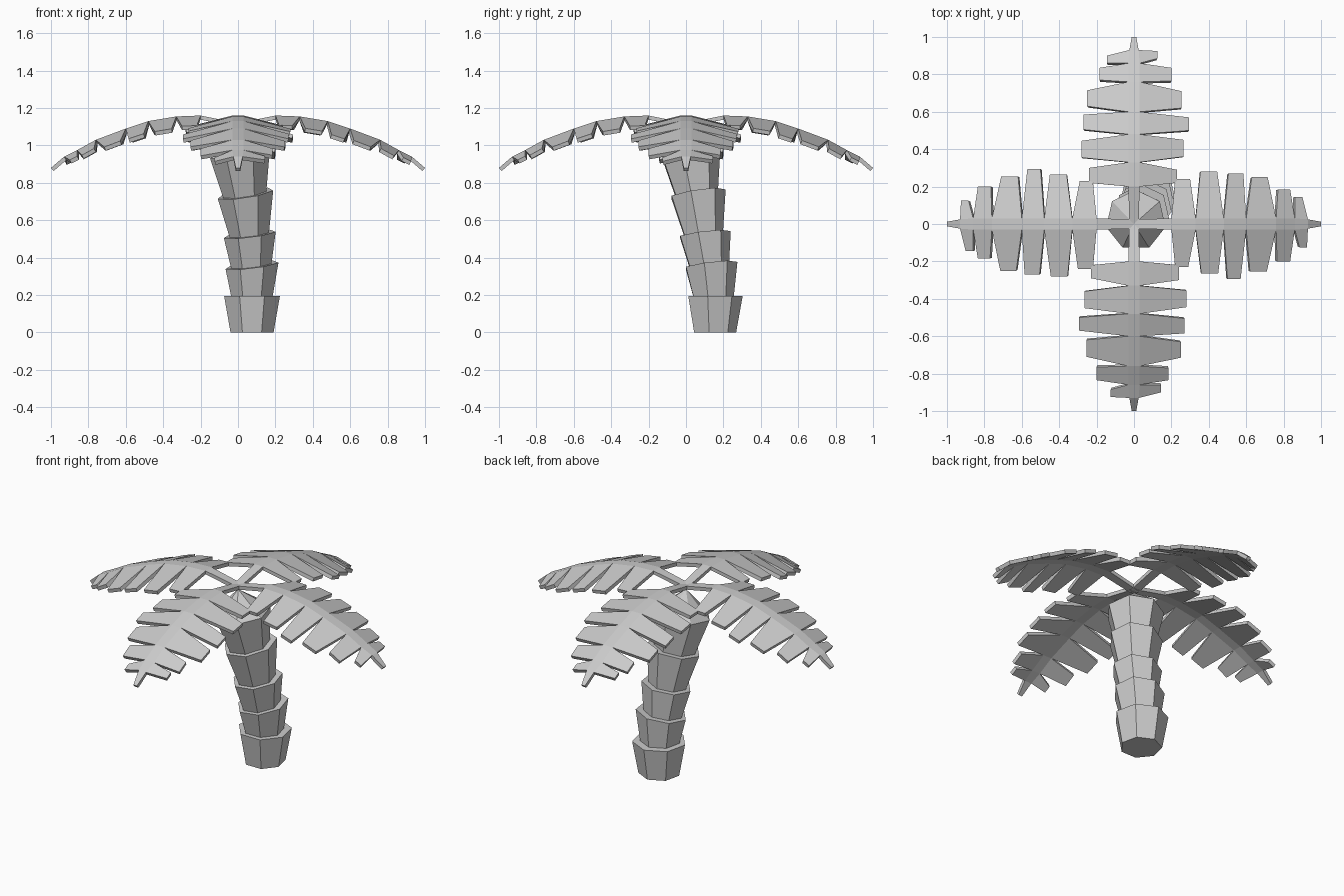
import bpy, bmesh, math

if "Cube" in bpy.data.objects:
    bpy.data.objects.remove(bpy.data.objects["Cube"])


def make_object(name, bm):
    mesh = bpy.data.meshes.new(name)
    bm.to_mesh(mesh)
    bm.free()
    obj = bpy.data.objects.new(name, mesh)
    bpy.context.collection.objects.link(obj)
    return obj


def ring(bm, centre, radius, slope, sides=7):
    """Tilted heptagon with one corner towards the back."""
    cx, cy, cz = centre
    verts = []
    for i in range(sides):
        a = math.pi / 2 + i * math.tau / sides
        dx, dy = radius * math.cos(a), radius * math.sin(a)
        verts.append(bm.verts.new((cx + dx, cy + dy, cz + slope * (dx + dy))))
    return verts


def trunk_segment(name, low, low_r, low_slope, high, high_r, high_slope, apex=None):
    bm = bmesh.new()
    a = ring(bm, low, low_r, low_slope)
    b = ring(bm, high, high_r, high_slope)
    n = len(a)
    bm.faces.new(a[::-1])
    for i in range(n):
        j = (i + 1) % n
        bm.faces.new((a[i], a[j], b[j], b[i]))
    if apex:
        tip = bm.verts.new(apex)
        for i in range(n):
            bm.faces.new((b[i], b[(i + 1) % n], tip))
    else:
        bm.faces.new(b)
    return make_object(name, bm)


# Leaning trunk of five flared segments
trunk_segment("trunk_1", (.075, .15, 0), .118, 0, (.075, .15, .195), .153, 0)
trunk_segment("trunk_2", (.075, .143, .185), .112, .03, (.075, .13, .36), .145, .12)
trunk_segment("trunk_3", (.072, .122, .345), .108, .12, (.063, .097, .525), .142, .12)
trunk_segment("trunk_4", (.062, .092, .51), .105, .12, (.04, .06, .742), .152, .15)
trunk_segment("trunk_5", (.038, .055, .725), .115, .15, (.01, .02, .95), .163, .1,
              apex=(0, 0, 1.09))

# Midrib arc of a frond: distance outwards, height
RIB = [(0, 1.12), (.2, 1.16), (.33, 1.155), (.48, 1.13), (.6, 1.09),
       (.76, 1.03), (.86, .975), (.93, .94), (1.0, .88)]
# Leaflet tips per side: start, end, reach
LEFT = [(.22, .30, .24), (.355, .445, .28), (.505, .585, .27),
        (.63, .715, .25), (.77, .835, .185), (.86, .90, .145)]
RIGHT = [(.22, .29, .23), (.36, .45, .265), (.50, .57, .295),
         (.62, .71, .255), (.765, .835, .2), (.885, .925, .125)]


def rib_height(x):
    for (x0, z0), (x1, z1) in zip(RIB, RIB[1:]):
        if x <= x1:
            return z0 + (z1 - z0) * (x - x0) / (x1 - x0)
    return RIB[-1][1]


def frond(name, angle):
    bm = bmesh.new()
    widths = [.025] + [.03] * 6 + [.025, .012]
    sides = {s: [bm.verts.new((x, s * w, z)) for (x, z), w in zip(RIB, widths)]
             for s in (1, -1)}
    # midrib strip
    for i in range(len(RIB) - 1):
        bm.faces.new((sides[-1][i], sides[-1][i + 1], sides[1][i + 1], sides[1][i]))
    # drooping leaflets
    for s, tips in ((1, LEFT), (-1, RIGHT)):
        for i, (x0, x1, reach) in enumerate(tips):
            drop = .22 * reach
            t0 = bm.verts.new((x0, s * reach, rib_height(x0) - drop))
            t1 = bm.verts.new((x1, s * reach, rib_height(x1) - drop))
            quad = [sides[s][i + 1], sides[s][i + 2], t1, t0]
            bm.faces.new(quad if s > 0 else quad[::-1])
    obj = make_object(name, bm)
    obj.rotation_euler.z = angle
    mod = obj.modifiers.new("thickness", 'SOLIDIFY')
    mod.thickness = .022
    mod.offset = -1


# Crown of four matching fronds
for k, side in enumerate(("right", "back", "left", "front")):
    frond("frond_" + side, k * math.pi / 2)
